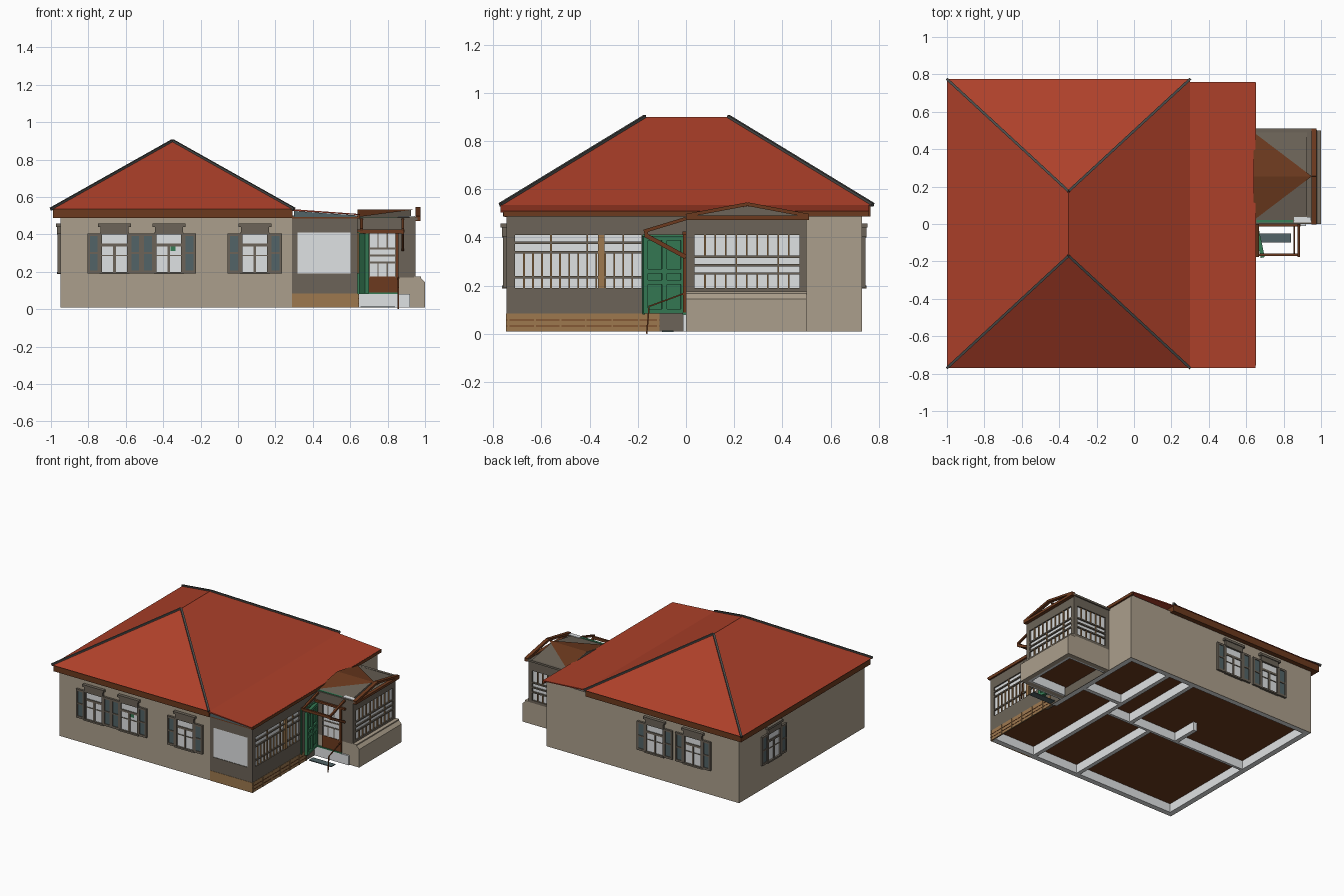
import bpy, bmesh, math
from mathutils import Matrix, Vector


def colour(name, r, g, b):
    m = bpy.data.materials.new(name)
    m.diffuse_color = (r, g, b, 1)
    return m


RED = colour("roof_red", .425, .052, .023)
BROWN = colour("dark_brown_wood", .150, .042, .013)
BEIGE = colour("beige_plaster", .41, .345, .262)
TAUPE = colour("dark_taupe", .15, .127, .098)
WHITE = colour("pale_white", .74, .76, .77)
SLATE = colour("slate_blue", .085, .127, .135)
GREEN = colour("door_green", .038, .205, .093)
TAN = colour("tan_boards", .34, .19, .078)
GREY = colour("ridge_grey", .072, .072, .068)


def finish(name, bm, mat):
    bmesh.ops.recalc_face_normals(bm, faces=bm.faces)
    me = bpy.data.meshes.new(name)
    bm.to_mesh(me)
    bm.free()
    me.materials.append(mat)
    ob = bpy.data.objects.new(name, me)
    bpy.context.collection.objects.link(ob)
    return ob


def part(name, mat, boxes, place=None):
    """Boxes (x0, x1, y0, y1, z0, z1) joined as one part."""
    bm = bmesh.new()
    for x0, x1, y0, y1, z0, z1 in boxes:
        m = Matrix.Translation(((x0 + x1) / 2, (y0 + y1) / 2, (z0 + z1) / 2))
        m = m @ Matrix.Diagonal((x1 - x0, y1 - y0, z1 - z0, 1))
        bmesh.ops.create_cube(bm, size=1, matrix=(place or Matrix()) @ m)
    return finish(name, bm, mat)


def bar(name, mat, p, q, w, h):
    """Straight beam between two points."""
    p, q = Vector(p), Vector(q)
    d = q - p
    rot = d.to_track_quat('X', 'Z').to_matrix().to_4x4()
    part(name, mat, [(0, d.length, -w / 2, w / 2, -h / 2, h / 2)], Matrix.Translation(p) @ rot)


def shell(name, mat, verts, faces):
    bm = bmesh.new()
    vs = [bm.verts.new(v) for v in verts]
    for f in faces:
        bm.faces.new([vs[i] for i in f])
    return finish(name, bm, mat)


def prism(name, mat, profile, y0, y1):
    """Profile in x and z drawn out along y."""
    n = len(profile)
    verts = [(x, y, z) for y in (y0, y1) for x, z in profile]
    faces = [range(n), range(2 * n - 1, n - 1, -1)]
    faces += [(i, (i + 1) % n, (i + 1) % n + n, i + n) for i in range(n)]
    return shell(name, mat, verts, faces)


def facing(deg, x, y):
    """Wall frame: local x runs along the wall, local -y points outward."""
    return Matrix.Translation((x, y, 0)) @ Matrix.Rotation(math.radians(deg), 4, 'Z')


# main house walls with pale lining, partitions and floor
part("house_walls", BEIGE, [
    (-.95, .29, -.745, -.741, .01, .5), (-.95, .64, .726, .73, .01, .5),
    (-.95, -.946, -.741, .726, .01, .5), (.636, .64, .5, .726, .01, .5)])
part("wall_lining", WHITE, [
    (-.946, .63, -.741, -.705, .01, .48), (-.946, .636, .69, .726, .01, .48),
    (-.946, -.91, -.705, .69, .01, .48), (.6, .636, -.1, .69, .01, .48)])
part("partitions", WHITE, [
    (.265, .295, -.705, .69, .01, .48), (-.91, .265, .035, .055, .01, .48),
    (-.115, -.085, -.705, .035, .01, .48), (.055, .085, .055, .69, .01, .48),
    (.295, .6, .185, .215, .01, .48), (-.345, -.315, .055, .25, .01, .48)])
part("floor", BROWN, [(-.94, .63, -.735, .72, .075, .085)])

# hipped main roof
part("roof_fascia", BROWN, [(-.99, .292, -.76, .765, .487, .536)])
E = [(-1, -.77, .535), (.3, -.77, .535), (.3, .775, .535), (-1, .775, .535)]
R = [(-.35, -.17, .9), (-.35, .175, .9)]
shell("main_roof", RED, E + R, [(0, 1, 4), (1, 2, 5, 4), (2, 3, 5), (3, 0, 4, 5), (3, 2, 1, 0)])
for i, e in enumerate(E):
    bar(f"hip_cap_{i}", GREY, e, R[i // 2], .014, .016)

# lean-to roof over the veranda
prism("veranda_roof", RED, [(.29, .526), (.65, .503), (.65, .509), (.29, .535)], -.77, .76)
part("veranda_fascia", BROWN, [(.638, .652, -.757, .757, .486, .508), (.29, .64, -.752, -.74, .485, .495)])
prism("veranda_gable", SLATE, [(.3, .494), (.63, .494), (.63, .502), (.3, .525)], -.756, -.745)


# shuttered windows
def shuttered_window(name, place):
    part(name + "_panes", WHITE, [(-.07, .07, -.004, .004, .2, .41)], place)
    part(name + "_frame", TAUPE, [
        (-.078, -.066, -.014, 0, .19, .41), (.066, .078, -.014, 0, .19, .41),
        (-.07, .07, -.010, 0, .336, .352), (-.007, .007, -.010, 0, .2, .34),
        (-.07, .07, -.008, 0, .285, .291), (-.08, .08, -.018, 0, .188, .2),
        (-.075, .075, -.018, 0, .4, .44), (-.088, .088, -.024, 0, .44, .457)], place)
    for s in (-1, 1):
        at = place @ Matrix.Translation((s * .111, 0, 0))
        part(name + "_shutter", SLATE, [(-.03, .03, -.010, 0, .2, .4)], at)
        part(name + "_shutter_frame", TAUPE, [
            (-.034, -.021, -.015, 0, .192, .406), (.021, .034, -.015, 0, .192, .406),
            (-.03, .03, -.015, 0, .192, .208), (-.03, .03, -.015, 0, .392, .406),
            (-.03, .03, -.015, 0, .295, .305)], at)


for x in (-.66, -.37, .09):
    shuttered_window("front_window", facing(0, x, -.745))
for x in (-.26, -.575):
    shuttered_window("back_window", facing(180, x, .73))
shuttered_window("left_window", facing(-90, -.95, .33))
part("window_curtain", GREEN, [(-.362, -.335, -.75, -.745, .31, .345)])


# glazed walls: dense glazing bars in the given height bands, a few full-height posts
def glazed_wall(name, place, u0, u1, z0, z1, a0, a1, columns, rows, bands, b0=.19, b1=.41):
    part(name, TAUPE, [(u0, u1, 0, .025, z0, b0), (u0, u1, 0, .025, b1, z1),
                       (u0, a0, 0, .025, b0, b1), (a1, u1, 0, .025, b0, b1)], place)
    part(name + "_panes", WHITE, [(a0, a1, .010, .016, b0, b1)], place)
    if not columns:
        return
    step = (a1 - a0) / columns
    bars = []
    for i in range(1, columns):
        u = a0 + i * step
        for lo, hi in ([(b0, b1)] if i % 4 == 0 else bands):
            bars.append((u - .0035, u + .0035, .002, .012, lo, hi))
    part(name + "_uprights", TAN, bars, place)
    part(name + "_rails", TAUPE, [(a0, a1, 0, .011, z - .005, z + .005) for z in rows], place)


right = facing(90, .64, 0)
glazed_wall("veranda_front", facing(0, 0, -.745), .29, .64, .085, .49, .318, .602, 0, [], [])
glazed_wall("veranda_side", right, -.745, -.18, .085, .49, -.71, -.185, 14,
            [.235, .338, .378], [(.19, .338)])
part("veranda_post", TAN, [(-.365, -.338, -.006, .01, .19, .41)], right)
part("inner_wall", TAUPE, [(-.18, .5, 0, .025, .01, .49)], right)

# boarded base of the veranda
part("base_boards", TAN, [(.29, .642, -.747, -.735, .01, .085), (.632, .642, -.747, -.11, .01, .085)])
part("base_board_gaps", BROWN, [(.64, .644, -.745, -.11, z, z + .004) for z in (.03, .055)])
part("base_battens", TAN, [(.64, .646, y, y + .008, .01, .082)
                           for y in (-.74, -.63, -.525, -.42, -.31, -.2, -.12)])

# hollow porch base with a sloping ledge, and glazed walls above it
prism("porch_base", BEIGE, [(.965, .01), (1, .01), (1, .145), (.975, .17), (.965, .17)], 0, .5)
part("porch_base_sides", BEIGE, [(.64, .965, 0, .035, .01, .17), (.64, .965, .465, .5, .01, .17)])
part("porch_base_lining", WHITE, [(.945, .965, .035, .465, .01, .17), (.65, .945, .035, .05, .01, .17),
                                  (.65, .945, .45, .465, .01, .17)])
part("porch_floor", BROWN, [(.64, .965, .03, .47, .075, .085)])
part("porch_ledge", BEIGE, [(.94, .978, 0, .502, .163, .175)])
PORCH = [.25, .285, .32], [(.19, .25), (.32, .41)]
glazed_wall("porch_side", facing(90, .95, 0), 0, .5, .17, .485, .035, .47, 10, *PORCH)
glazed_wall("porch_back", facing(180, 0, .5), -.95, -.64, .17, .485, -.92, -.67, 6, *PORCH)
part("porch_front", TAUPE, [(.64, .95, 0, .025, .17, .485)])

# porch entrance with a brown door
part("porch_door_panel", BROWN, [(.7, .85, -.008, .01, .085, .175)])
part("porch_door_panes", WHITE, [(.705, .845, -.004, .01, .175, .405)])
part("porch_door_bars", TAUPE, [(x, x + .007, -.008, 0, .17, .41) for x in (.7, .84)]
     + [(x, x + .006, -.008, 0, z, z + h) for x in (.745, .795) for z, h in ((.175, .07), (.32, .085))]
     + [(.7, .85, -.007, 0, z, z + .009) for z in (.245, .283, .32)])
part("porch_door_header", BROWN, [(.64, .89, -.014, 0, .41, .425), (.845, .857, -.012, 0, .08, .41)])

# small gabled porch roof: grey slopes with a brown wedge in the same planes
shell("porch_roof", TAUPE,
      [(.64, 0, .485), (.64, .255, .53), (.64, .51, .485),
       (.925, 0, .485), (.925, .255, .53), (.925, .51, .485)],
      [(0, 3, 4, 1), (1, 4, 5, 2), (3, 5, 4), (0, 1, 2), (0, 2, 5, 3)])
shell("porch_roof_wedge", BROWN,
      [(.64, .02, .493), (.64, .255, .534), (.64, .49, .493), (.95, .255, .534)],
      [(0, 3, 1), (1, 3, 2)])
for y in (0, .51):
    bar("porch_gable_beam", BROWN, (.962, y, .49), (.962, .255, .538), .026, .015)
    bar("porch_eave_beam", TAUPE, (.64, abs(y - .01), .482), (.96, abs(y - .01), .485), .02, .014)
part("porch_tie_beam", BROWN, [(.95, .975, 0, .51, .472, .49)])
part("eave_strip_pale", WHITE, [(.855, .945, .008, .038, .493, .497)])
part("eave_strip_green", GREEN, [(.655, .85, .008, .022, .489, .493)])

# green door standing ajar, with frame and raised panels
hinge = facing(102, .652, -.003)
part("green_door", GREEN, [(-.18, 0, 0, .012, .085, .405)], hinge)
part("green_door_stiles", GREEN, [(u, u + .02, -.01, 0, .085, .405) for u in (-.18, -.1, -.02)]
     + [(-.18, 0, -.01, 0, z, z + .018) for z in (.085, .205, .25, .387)], hinge)
part("green_door_panels", GREEN, [(u, u + .04, -.006, 0, z, z + h)
     for u in (-.15, -.07) for z, h in ((.115, .078), (.228, .018), (.28, .095))], hinge)
part("green_door_frame", GREEN, [(-.18, -.17, -.01, 0, .08, .41), (-.18, 0, -.01, 0, .4, .412)], right)

# entrance step, foot plate and handrail
part("entrance_step", WHITE, [(.64, .92, -.012, 0, .01, .08)])
part("step_sill", GREEN, [(.64, .86, -.014, 0, .08, .088)])
part("foot_plate", SLATE, [(.655, .84, -.1, -.052, .008, .014)])
bar("handrail_post", BROWN, (.857, -.163, 0), (.857, -.153, .115), .006, .006)
bar("handrail", BROWN, (.857, -.155, .113), (.857, 0, .17), .006, .006)

# bracketed canopy frame above the green door
for x in (.66, .88):
    bar("canopy_rafter", BROWN, (x, -.175, .425), (x, 0, .478), .014, .014)
bar("canopy_brace", BROWN, (.88, -.17, .41), (.88, 0, .318), .014, .018)
bar("canopy_beam", BROWN, (.64, -.165, .415), (.888, -.165, .415), .014, .02)
